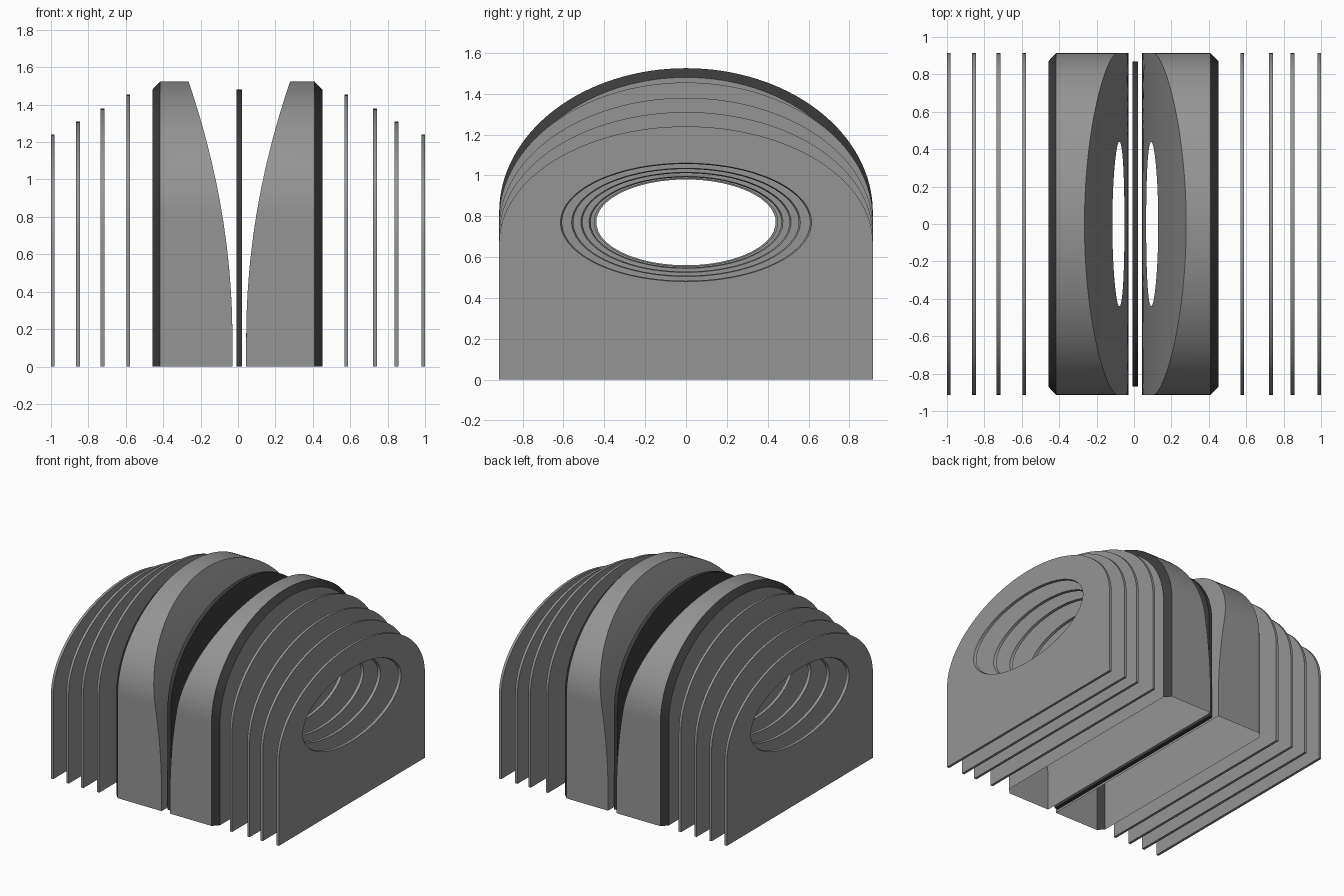
import bpy, bmesh, math

if "Cube" in bpy.data.objects:
    bpy.data.objects.remove(bpy.data.objects["Cube"])

HOLE_Z = 0.77


def material(name, v):
    m = bpy.data.materials.new(name)
    m.diffuse_color = (v, v, v, 1)
    m.use_nodes = True
    m.node_tree.nodes["Principled BSDF"].inputs["Base Color"].default_value = m.diffuse_color
    return m


GREY = material("mid_grey", 0.30)
DARK = material("dark_grey", 0.045)


def outline(w, h, spring):
    """Arched slab outline in (y, z): flat base, straight sides, elliptical top."""
    pts = [(-w + 2 * w * i / 16, 0.0) for i in range(16)]
    pts += [(w, spring * i / 12) for i in range(12)]
    pts += [(w * math.cos(math.pi * i / 64), spring + (h - spring) * math.sin(math.pi * i / 64))
            for i in range(64)]
    pts += [(-w, spring * (12 - i) / 12) for i in range(12)]
    return pts


def hole(a, b, ref):
    """Elliptical opening with one point facing each outline point."""
    out = []
    for y, z in ref:
        t = math.atan2((z - HOLE_Z) / b, y / a)
        out.append((a * math.cos(t), HOLE_Z + b * math.sin(t)))
    return out


def at(x, pts):
    return [(x, y, z) for y, z in pts]


def loft(name, rings, side, mat, closed=True, dark_band=None):
    """Skin successive rings; an open loft leaves the underside empty."""
    bm = bmesh.new()
    vs = [[bm.verts.new(p) for p in r] for r in rings]
    n = len(rings[0])
    first = None
    for k in range(len(rings) if closed else len(rings) - 1):
        a, b = vs[k], vs[(k + 1) % len(vs)]
        for i in range(n):
            j = (i + 1) % n
            q = (a[i], a[j], b[j], b[i])
            if not closed and all(v.co.z < 1e-5 for v in q):
                continue
            f = bm.faces.new(q)
            first = first or f
            if k == dark_band:
                f.material_index = 1
    bmesh.ops.recalc_face_normals(bm, faces=bm.faces[:])
    first.normal_update()
    if first.normal.x * side < 0:
        bmesh.ops.reverse_faces(bm, faces=bm.faces[:])
    me = bpy.data.meshes.new(name)
    bm.to_mesh(me)
    bm.free()
    me.materials.append(mat)
    if dark_band is not None:
        me.materials.append(DARK)
    ob = bpy.data.objects.new(name, me)
    bpy.context.collection.objects.link(ob)
    bpy.ops.object.select_all(action='DESELECT')
    bpy.context.view_layer.objects.active = ob
    ob.select_set(True)
    bpy.ops.object.shade_smooth_by_angle(angle=math.radians(25))


def plate(name, x, t, w, h, spring, a, b, side, mat, taper=0.0):
    """Thin arched plate with an elliptical opening."""
    o = outline(w, h, spring)
    x0, x1 = x + side * t / 2, x - side * t / 2
    loft(name, [at(x0, hole(a, b, o)), at(x0, o), at(x1, o),
                at(x1, hole(a - taper, b - taper / 2, o))], side, mat)


def block(name, side, outer, chamfer, inner):
    """Hollow thick shell: flat outer wall, dark chamfer, concave inner wall."""
    o = outline(0.915, 1.525, 0.82)
    edge = outline(0.87, 1.48, 0.81)
    h = hole(0.44, 0.21, o)

    def curved(pts):
        return [(side * (inner + 0.235 * (max(0, z - 0.15) / 1.375) ** 2), y, z) for y, z in pts]

    rings = [at(side * outer, hole(0.45, 0.215, edge)), at(side * outer, edge), at(side * chamfer, o)]
    for k in range(13):
        s = k / 12
        rings.append(curved([(p[0] + (q[0] - p[0]) * s, p[1] + (q[1] - p[1]) * s)
                             for p, q in zip(o, h)]))
    loft(name, rings, side, GREY, closed=False, dark_band=1)


# Stepped fins on both sides
heights = [1.24, 1.31, 1.38, 1.455]
holes = [(0.615, 0.29), (0.56, 0.265), (0.515, 0.245), (0.475, 0.225)]
for label, side, xs in (("left", -1, (0.99, 0.855, 0.725, 0.587)),
                        ("right", 1, (0.99, 0.848, 0.733, 0.579))):
    for i, x in enumerate(xs):
        plate(f"{label}_fin_{i + 1}", side * x, 0.02, 0.915, heights[i], heights[i] * 0.54,
              *holes[i], side, GREY, taper=0.008)

# Thick shells beside the centre
block("left_block", -1, 0.458, 0.416, 0.03)
block("right_block", 1, 0.452, 0.408, 0.044)

# Dark centre plate
plate("centre_plate", 0.006, 0.03, 0.87, 1.48, 0.81, 0.44, 0.21, 1, DARK)
